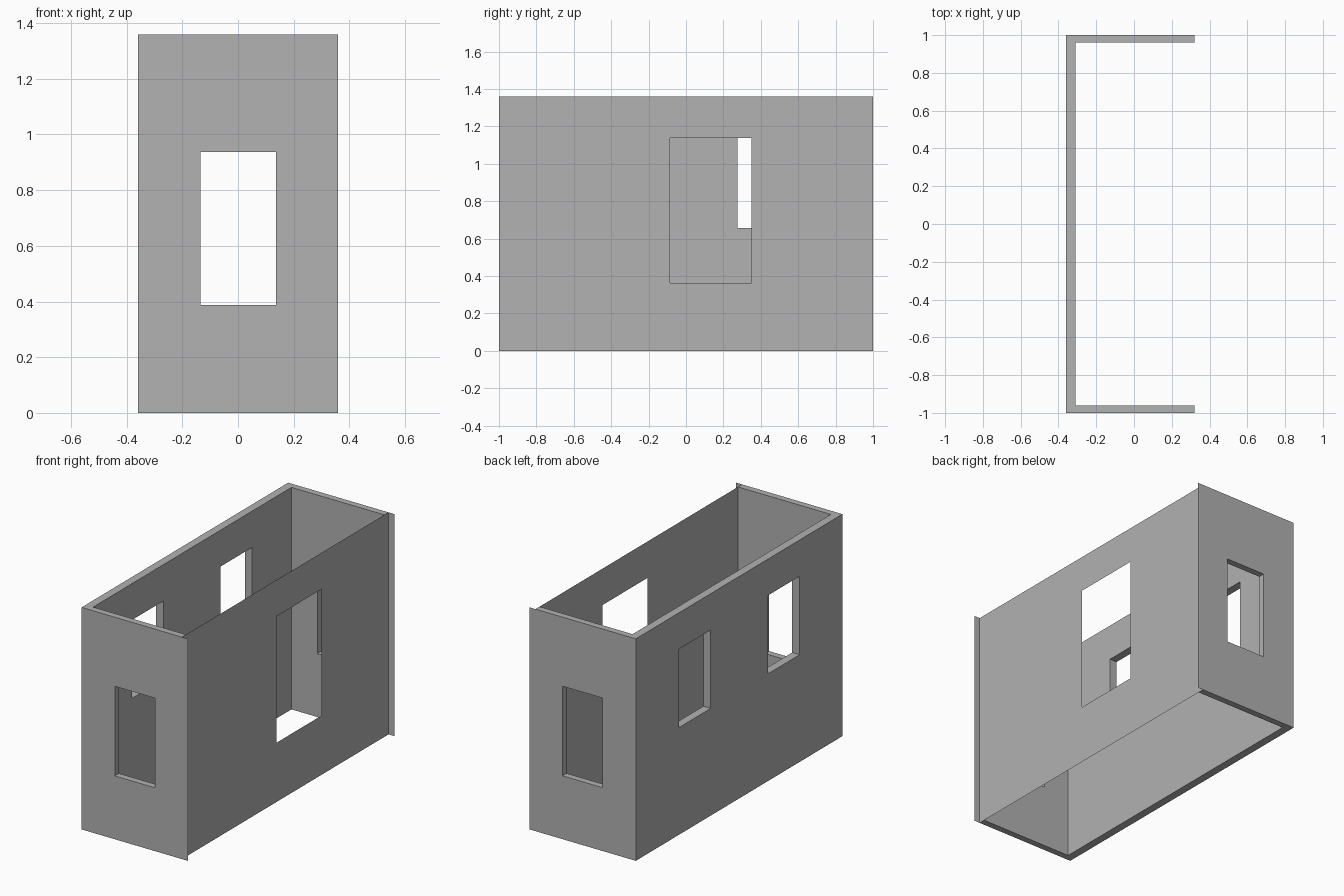
import bpy, bmesh

if "Cube" in bpy.data.objects:
    bpy.data.objects.remove(bpy.data.objects["Cube"])

H = 1.36          # wall height
OX, OY = 0.36, 1.0     # outer half sizes
IX, IY = -0.31, 0.96   # inner faces of the long wall and end walls
PX = 0.32         # plane of the thin right wall

plaster = bpy.data.materials.new("plaster_grey")
plaster.diffuse_color = (0.445, 0.445, 0.445, 1)
plaster.use_nodes = True
plaster.node_tree.nodes["Principled BSDF"].inputs["Base Color"].default_value = plaster.diffuse_color


def make_object(name, bm):
    mesh = bpy.data.meshes.new(name)
    bm.to_mesh(mesh)
    bm.free()
    mesh.materials.append(plaster)
    ob = bpy.data.objects.new(name, mesh)
    bpy.context.collection.objects.link(ob)
    return ob


def prism(name, outline, z0, z1):
    """Closed prism from a plan outline."""
    bm = bmesh.new()
    face = bm.faces.new([bm.verts.new((x, y, z0)) for x, y in outline])
    ext = bmesh.ops.extrude_face_region(bm, geom=[face])
    verts = [g for g in ext["geom"] if isinstance(g, bmesh.types.BMVert)]
    bmesh.ops.translate(bm, verts=verts, vec=(0, 0, z1 - z0))
    bmesh.ops.recalc_face_normals(bm, faces=bm.faces)
    return make_object(name, bm)


def rect(x0, x1, y0, y1):
    return [(x0, y0), (x1, y0), (x1, y1), (x0, y1)]


# Thick walls: one long wall and two end walls in a C-shaped plan
walls = prism("thick_walls", [(-OX, -OY), (PX, -OY), (PX, -IY), (IX, -IY),
                              (IX, IY), (PX, IY), (PX, OY), (-OX, OY)], 0, H)

# Window openings: through both end walls, and a pair in the long wall
openings = [("end_window_cutter", rect(-0.135, 0.137, -1.2, 1.2), 0.388, 0.937)]
for side, y0, y1 in (("back", 0.275, 0.58), ("front", -0.585, -0.28)):
    openings.append((side + "_side_window_cutter",
                     rect(-0.5, -0.2, y0, y1), 0.657, 1.137))
for name, outline, z0, z1 in openings:
    cutter = prism(name, outline, z0, z1)
    cutter.hide_render = True
    cutter.hide_viewport = True
    mod = walls.modifiers.new(name, 'BOOLEAN')
    mod.operation = 'DIFFERENCE'
    mod.solver = 'EXACT'
    mod.object = cutter

# Thin right wall: a single sheet with a tall opening
bm = bmesh.new()
ys, zs = (-IY, -0.085, 0.35, IY), (0, 0.363, 1.137, H)
grid = [[bm.verts.new((PX, y, z)) for z in zs] for y in ys]
for i in range(3):
    for j in range(3):
        if (i, j) != (1, 1):
            bm.faces.new((grid[i][j], grid[i + 1][j],
                          grid[i + 1][j + 1], grid[i][j + 1]))
flat = [e for e in bm.edges if len(e.link_faces) == 2]
bmesh.ops.dissolve_edges(bm, edges=[e for e in flat if abs(e.verts[0].co.z - e.verts[1].co.z) < 1e-6
                                    and not -0.1 < (e.verts[0].co.y + e.verts[1].co.y) / 2 < 0.34])
make_object("thin_right_wall", bm)

# Thin lips continuing the outer faces of the end walls
for name, y in (("front_lip", -OY), ("back_lip", OY)):
    bm = bmesh.new()
    pts = [(PX, y, 0), (OX, y, 0), (OX, y, H), (PX, y, H)]
    if y > 0:
        pts.reverse()
    bm.faces.new([bm.verts.new(p) for p in pts])
    make_object(name, bm)
